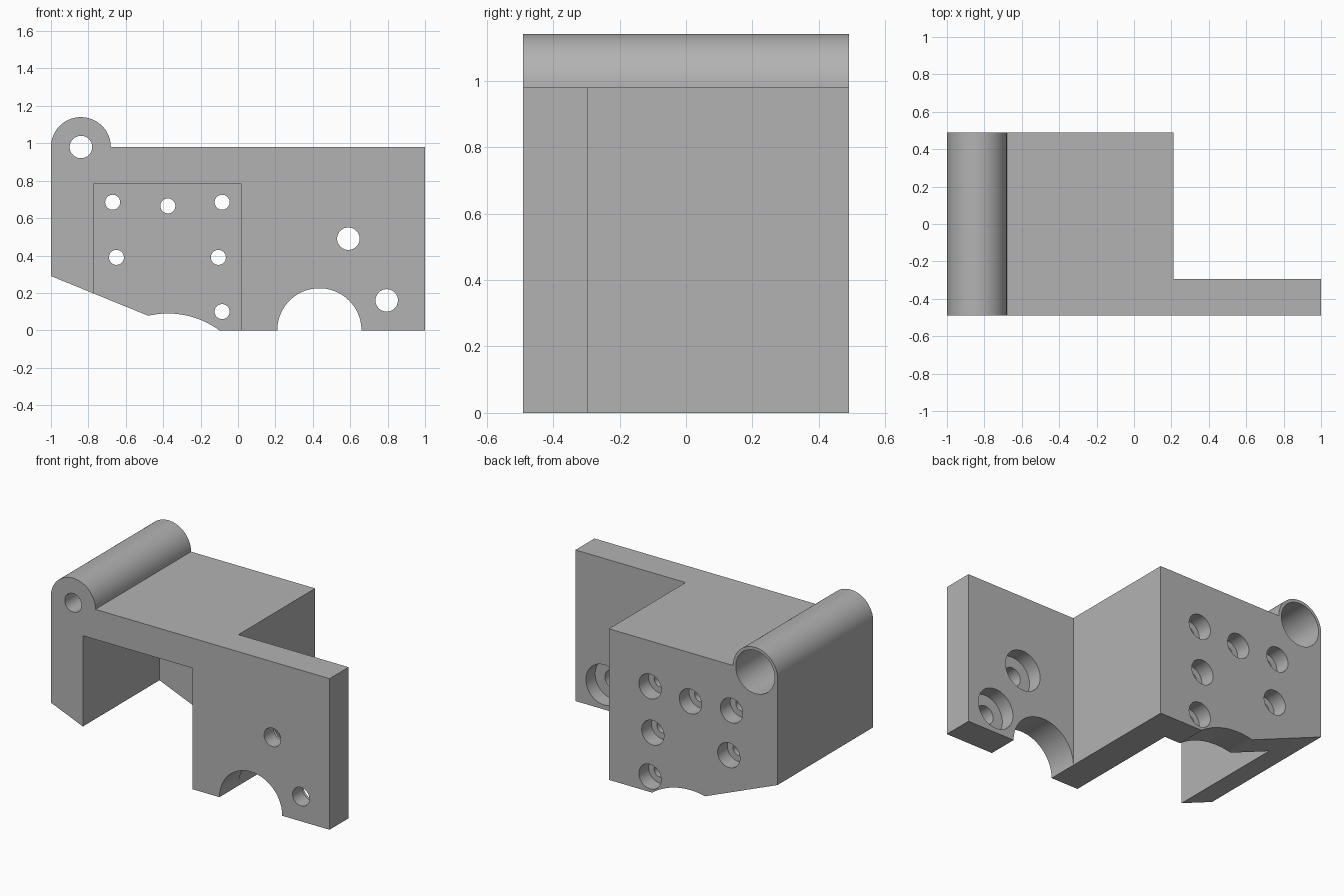
import bpy, bmesh, math

if "Cube" in bpy.data.objects:
    bpy.data.objects.remove(bpy.data.objects["Cube"])

grey = bpy.data.materials.new("plain grey")
grey.diffuse_color = (0.45, 0.45, 0.45, 1)
grey.use_nodes = True
grey.node_tree.nodes["Principled BSDF"].inputs["Base Color"].default_value = grey.diffuse_color


def make_object(name, bm):
    bmesh.ops.recalc_face_normals(bm, faces=bm.faces)
    mesh = bpy.data.meshes.new(name)
    bm.to_mesh(mesh)
    bm.free()
    obj = bpy.data.objects.new(name, mesh)
    bpy.context.collection.objects.link(obj)
    mesh.materials.append(grey)
    return obj


def arc(cx, cz, r, a0, a1, n):
    """Points on an arc in the xz plane, angles in degrees."""
    angles = [math.radians(a0 + (a1 - a0) * i / n) for i in range(n + 1)]
    return [(cx + r * math.cos(a), cz + r * math.sin(a)) for a in angles]


def loft(name, sections):
    """Solid through matching xz loops, each given as (y, points)."""
    bm = bmesh.new()
    rings = [[bm.verts.new((x, y, z)) for x, z in pts] for y, pts in sections]
    n = len(rings[0])
    for a, b in zip(rings, rings[1:]):
        for i in range(n):
            j = (i + 1) % n
            bm.faces.new((a[i], a[j], b[j], b[i]))
    bm.faces.new(rings[0])
    bm.faces.new(rings[-1])
    return make_object(name, bm)


def box(name, x0, x1, y0, y1, z0, z1):
    pts = [(x0, z0), (x1, z0), (x1, z1), (x0, z1)]
    return loft(name, [(y0, pts), (y1, pts)])


def stepped_hole(name, x, z, r_small, r_big, y0, y_step, y1):
    """Cutter for a narrow hole opening into a wider counterbore."""
    small, big = (arc(x, z, r, 0, 360, 48)[:-1] for r in (r_small, r_big))
    return loft(name, [(y0, small), (y_step, small), (y_step, big), (y1, big)])


# Bracket side profile: hinge barrel, sloped corner, shallow and half-round cutouts
R = 0.465
cz = 0.09 - R
a_left = math.degrees(math.acos(-0.105 / R))
a_right = math.degrees(math.asin(-cz / R))
profile = [(-1, 0.29)]
profile += arc(-0.375, cz, R, a_left, a_right, 20)
profile += arc(0.435, 0, 0.225, 180, 0, 40)
profile += [(1, 0), (1, 0.98)]
profile += arc(-0.84, 0.98, 0.16, 0, 180, 40)
bracket = loft("bracket", [(-0.49, profile), (0.49, profile)])

# Rear notch leaving the thin plate, and the open-bottomed front pocket
cutters = [
    box("rear_notch", 0.21, 1.2, -0.295, 0.7, -0.2, 1.3),
    box("front_pocket", -0.77, 0.015, -0.7, 0.295, -0.2, 0.785),
    stepped_hole("hinge_bore", -0.84, 0.98, 0.06, 0.14, -0.6, -0.295, 0.6),
]
# Counterbored holes in the thin plate
for x, z in [(0.59, 0.49), (0.795, 0.16)]:
    cutters.append(stepped_hole("plate_hole", x, z, 0.06, 0.13, -0.6, -0.39, -0.2))
# Counterbored holes in the back wall
for x, z in [(-0.67, 0.685), (-0.375, 0.665), (-0.085, 0.685),
             (-0.65, 0.39), (-0.105, 0.39), (-0.085, 0.10)]:
    cutters.append(stepped_hole("wall_hole", x, z, 0.04, 0.08, 0.2, 0.39, 0.6))

for cutter in cutters:
    mod = bracket.modifiers.new(cutter.name, 'BOOLEAN')
    mod.operation = 'DIFFERENCE'
    mod.solver = 'EXACT'
    mod.object = cutter

# Apply the cuts and clear the cutters away
bpy.context.view_layer.objects.active = bracket
bracket.select_set(True)
for mod in list(bracket.modifiers):
    bpy.ops.object.modifier_apply(modifier=mod.name)
for cutter in cutters:
    bpy.data.objects.remove(cutter)
bpy.ops.object.shade_smooth_by_angle(angle=math.radians(30))
